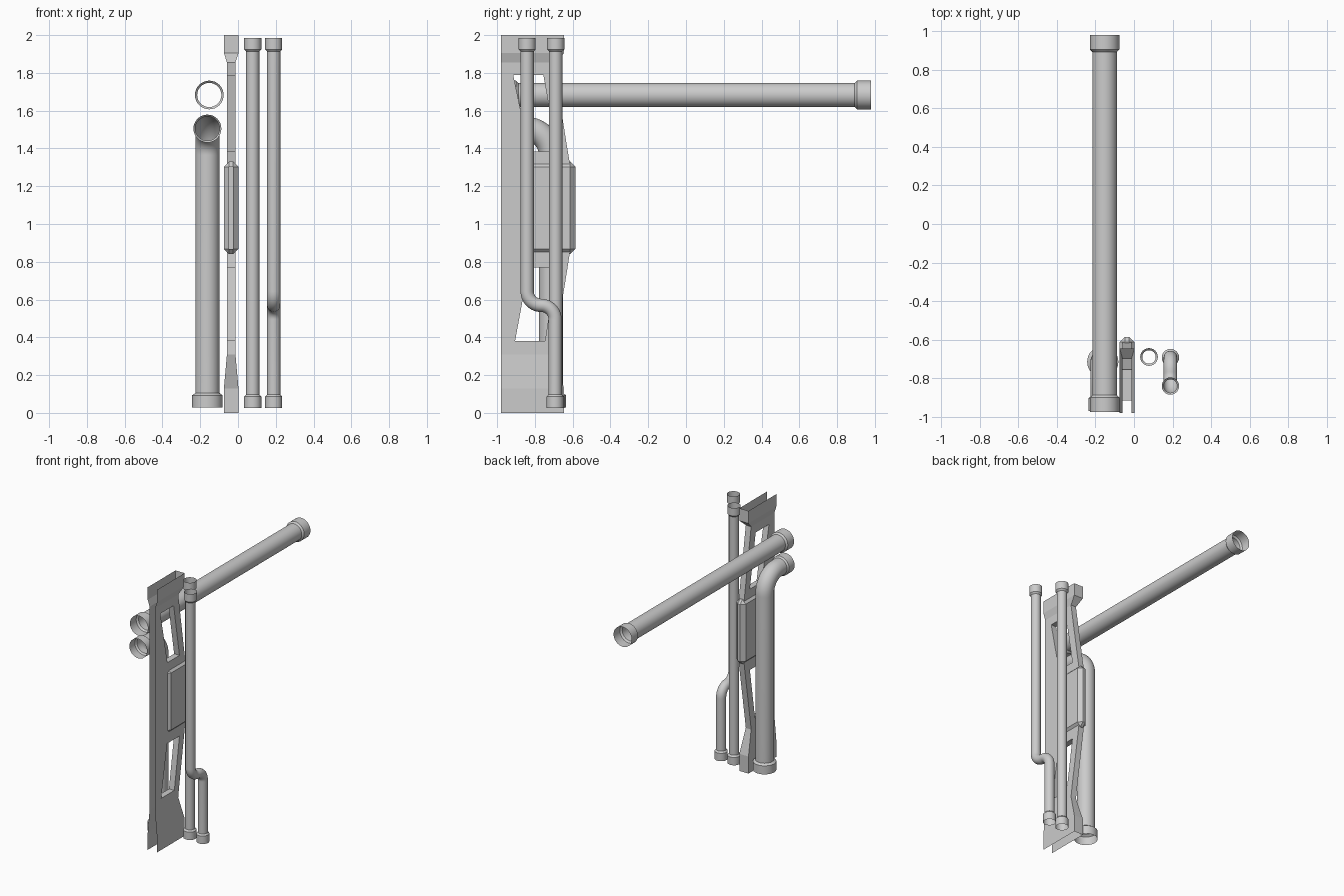
import bpy, bmesh, math
from mathutils import Vector

if "Cube" in bpy.data.objects:
    bpy.data.objects.remove(bpy.data.objects["Cube"])

grey = bpy.data.materials.new("light_grey")
grey.use_nodes = True
grey.diffuse_color = (0.6, 0.6, 0.6, 1)
grey.node_tree.nodes["Principled BSDF"].inputs["Base Color"].default_value = (0.6, 0.6, 0.6, 1)


def finish(name, bm, smooth=False):
    mesh = bpy.data.meshes.new(name)
    bm.to_mesh(mesh)
    bm.free()
    mesh.materials.append(grey)
    obj = bpy.data.objects.new(name, mesh)
    bpy.context.collection.objects.link(obj)
    if smooth:
        bpy.ops.object.select_all(action='DESELECT')
        obj.select_set(True)
        bpy.context.view_layer.objects.active = obj
        bpy.ops.object.shade_smooth_by_angle(angle=math.radians(35))
    return obj


def arc(cy, cz, r, start, end, steps=10):
    """Points of a bend in the y-z plane, angles in degrees."""
    angles = [math.radians(start + (end - start) * i / steps) for i in range(steps + 1)]
    return [(cy + r * math.cos(a), cz + r * math.sin(a)) for a in angles]


def pipe(name, x, path, r, collars, length, sides=32):
    """Open thin-walled pipe along a y-z path with a wider collar at each end."""
    pts = [Vector((x, y, z)) for y, z in path]
    first, last = (pts[1] - pts[0]).normalized(), (pts[-2] - pts[-1]).normalized()
    step = 0.012
    head = [(pts[0], collars[0]), (pts[0] + first * length, collars[0]),
            (pts[0] + first * (length + step), r)]
    tail = [(pts[-1] + last * (length + step), r), (pts[-1] + last * length, collars[1]),
            (pts[-1], collars[1])]
    rings = head + [(p, r) for p in pts[1:-1]] + tail
    bm = bmesh.new()
    loops = []
    side = Vector((1, 0, 0))
    for i, (p, rad) in enumerate(rings):
        before, after = rings[max(i - 1, 0)][0], rings[min(i + 1, len(rings) - 1)][0]
        up = side.cross((after - before).normalized())
        loops.append([bm.verts.new(p + rad * (side * math.cos(a) + up * math.sin(a)))
                      for a in (math.tau * k / sides for k in range(sides))])
    for low, high in zip(loops, loops[1:]):
        for k in range(sides):
            n = (k + 1) % sides
            bm.faces.new((low[k], low[n], high[n], high[k]))
    bmesh.ops.recalc_face_normals(bm, faces=bm.faces)
    return finish(name, bm, True)


# Large pipes
pipe("horizontal_pipe", -0.152, [(-0.975, 1.683), (0.98, 1.683)], 0.064, (0.076, 0.076), 0.075)
elbow = [(-0.715, 0.028)] + arc(-0.855, 1.365, 0.14, 0, 90, 14) + [(-0.97, 1.505)]
pipe("elbow_pipe", -0.162, elbow, 0.064, (0.081, 0.074), 0.065)

# Small pipes
pipe("straight_pipe", 0.078, [(-0.69, 0.026), (-0.69, 1.985)], 0.035, (0.046, 0.046), 0.06, 24)
offset = ([(-0.841, 1.985)] + arc(-0.767, 0.643, 0.074, 180, 270)
          + arc(-0.767, 0.495, 0.074, 90, 0)[1:] + [(-0.693, 0.026)])
pipe("offset_pipe", 0.189, offset, 0.035, (0.045, 0.045), 0.06, 24)

# Channel bracket: rows of (z, half width, inner front y, inner rear y, rear y, band above)
CENTRE, FRONT = -0.036, -0.98
WIDE, NECK = 0.0385, 0.0225
rows = [
    (0.0, WIDE, -0.90, -0.75, -0.645, "full"),
    (0.13, WIDE, -0.90, -0.75, -0.645, "full"),
    (0.31, NECK, -0.90, -0.75, -0.70, "full"),
    (0.38, NECK, -0.905, -0.747, -0.69, "hole"),
    (0.77, NECK, -0.833, -0.685, -0.627, "full"),
    (0.855, NECK, -0.82, -0.68, -0.614, "strip"),
    (1.315, NECK, -0.82, -0.68, -0.614, "full"),
    (1.385, NECK, -0.83, -0.685, -0.626, "hole"),
    (1.79, NECK, -0.915, -0.755, -0.69, "full"),
    (1.855, NECK, -0.915, -0.755, -0.70, "full"),
    (1.905, WIDE, -0.915, -0.755, -0.645, "full"),
    (2.0, WIDE, -0.915, -0.755, -0.645, "end"),
]
bm = bmesh.new()
grid = [[[bm.verts.new((CENTRE + s * half, y, z)) for y in (FRONT, a, b, rear)]
         for s in (-1, 1)] for z, half, a, b, rear, _ in rows]
for i, row in enumerate(rows[:-1]):
    low, high, band = grid[i], grid[i + 1], row[5]
    columns = {"full": (0, 1, 2), "hole": (0, 2), "strip": (0,)}[band]
    for s in (0, 1):
        for c in columns:
            quad = [low[s][c], low[s][c + 1], high[s][c + 1], high[s][c]]
            bm.faces.new(quad if s else quad[::-1])
    # Walls joining the two sheets along the back and around the openings
    walls = {"full": (3,), "hole": (1, 2, 3), "strip": ()}[band]
    for c in walls:
        quad = [low[0][c], low[1][c], high[1][c], high[0][c]]
        bm.faces.new(quad if c == 2 else quad[::-1])
    if band == "hole":
        for level in (low, high):
            quad = [level[0][1], level[1][1], level[1][2], level[0][2]]
            bm.faces.new(quad if level is low else quad[::-1])
finish("channel_bracket", bm)

# Raised, chamfered middle of the bracket, open toward the front
bm = bmesh.new()
bmesh.ops.create_cube(bm, size=1)
for v in bm.verts:
    v.co = (CENTRE + v.co.x * 2 * WIDE, -0.712 + v.co.y * 0.254, 1.085 + v.co.z * 0.49)
bmesh.ops.bevel(bm, geom=bm.edges[:], offset=0.028, segments=1, affect='EDGES')
bm.normal_update()
bmesh.ops.delete(bm, geom=[f for f in bm.faces if f.normal.y < -0.9], context='FACES')
finish("raised_middle", bm)
